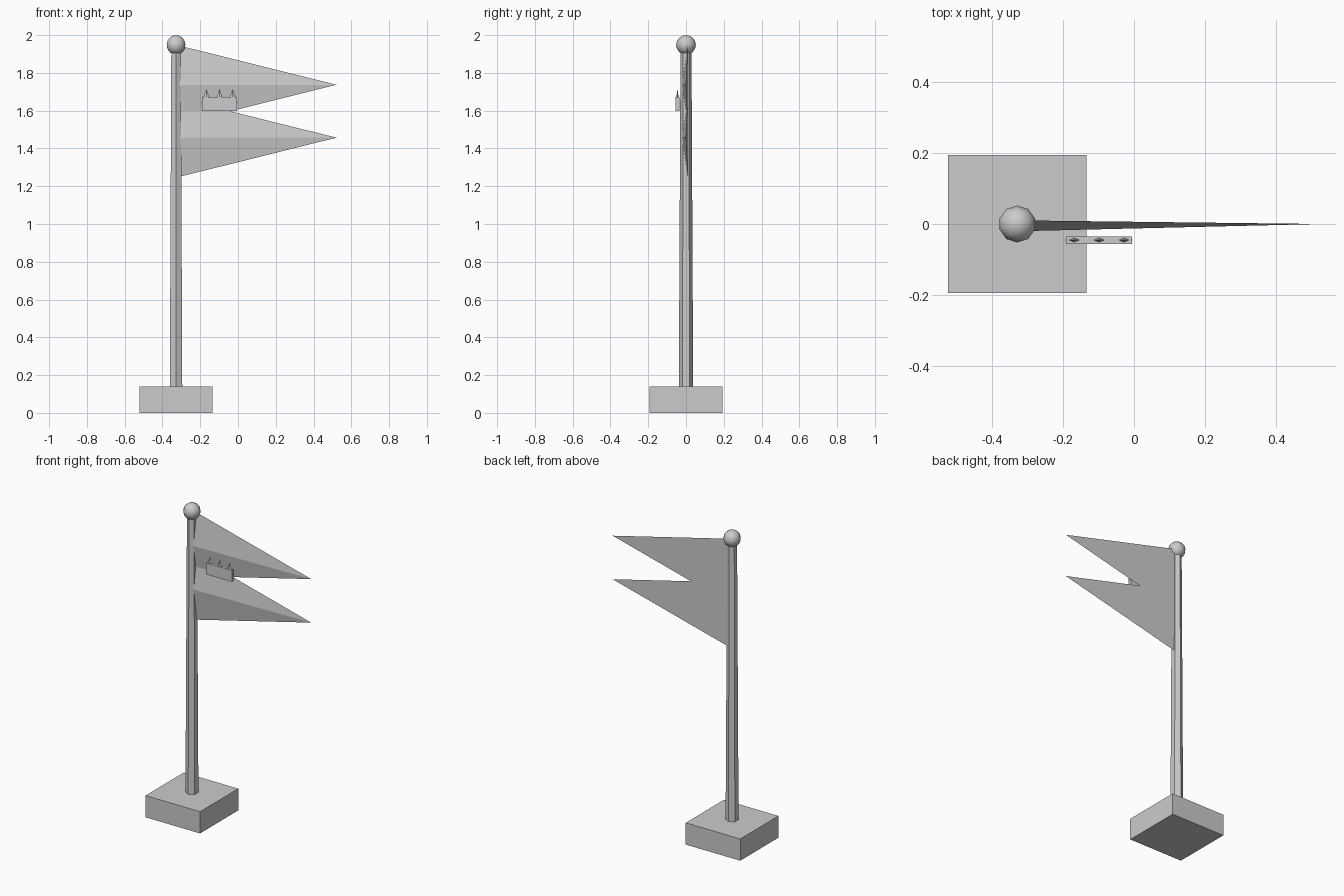
import bpy
from math import radians

if "Cube" in bpy.data.objects:
    bpy.data.objects.remove(bpy.data.objects["Cube"])

PX = -0.328  # pole axis


def finish(name, scale=(1, 1, 1), rot=(0, 0, 0)):
    ob = bpy.context.object
    ob.name = name
    ob.scale = scale
    ob.rotation_euler = rot
    return ob


def cone(name, sides, r1, r2, depth, loc, scale=(1, 1, 1), rot=(0, 0, 0)):
    bpy.ops.mesh.primitive_cone_add(vertices=sides, radius1=r1, radius2=r2,
                                    depth=depth, location=loc)
    return finish(name, scale, rot)


def box(name, size, loc):
    bpy.ops.mesh.primitive_cube_add(size=1, location=loc)
    return finish(name, size)


# Square base block
box("base", (0.388, 0.388, 0.14), (PX, 0, 0.07))

# Tapered hexagonal pole, one corner facing the front
cone("pole", 6, 0.038, 0.029, 1.81, (PX, 0, 1.045))

# Ball finial
bpy.ops.mesh.primitive_uv_sphere_add(segments=10, ring_count=8, radius=0.052,
                                     location=(PX, 0, 1.948))
finish("finial")
bpy.ops.object.shade_smooth()

# Two overlapping pennants: flattened three-sided pyramids pointing along +x
ROOT, TIP, HALF, THICK = -0.31, 0.522, 0.207, 0.02
for name, z in (("upper_pennant", 1.737), ("lower_pennant", 1.457)):
    bpy.ops.mesh.primitive_cone_add(vertices=3, radius1=1, radius2=0, depth=TIP - ROOT,
                                    location=((ROOT + TIP) / 2, 0, z))
    ob = finish(name)
    me = ob.data
    # ridge to the front, flat side to the back
    base = [v for v in me.vertices if v.co.z < 0]
    profile = [(-THICK, 0), (THICK / 2, HALF), (THICK / 2, -HALF)]
    for v in me.vertices:
        if v.co.z > 0:
            v.co = ((TIP - ROOT) / 2, 0, 0)
    for v, (y, dz) in zip(base, profile):
        v.co = (-(TIP - ROOT) / 2, y, dz)
    # make normals consistent
    bpy.ops.object.mode_set(mode='EDIT')
    bpy.ops.mesh.select_all(action='SELECT')
    bpy.ops.mesh.normals_make_consistent(inside=False)
    bpy.ops.object.mode_set(mode='OBJECT')

# Small crown emblem: a bar with three four-sided spikes
CX, CY = -0.098, -0.045
box("crown_bar", (0.185, 0.021, 0.074), (CX, CY, 1.636))
for i in (-1, 0, 1):
    cone("crown_spike", 4, 0.026, 0, 0.074, (CX + i * 0.07, CY, 1.678),
         scale=(1, 0.4, 1))
